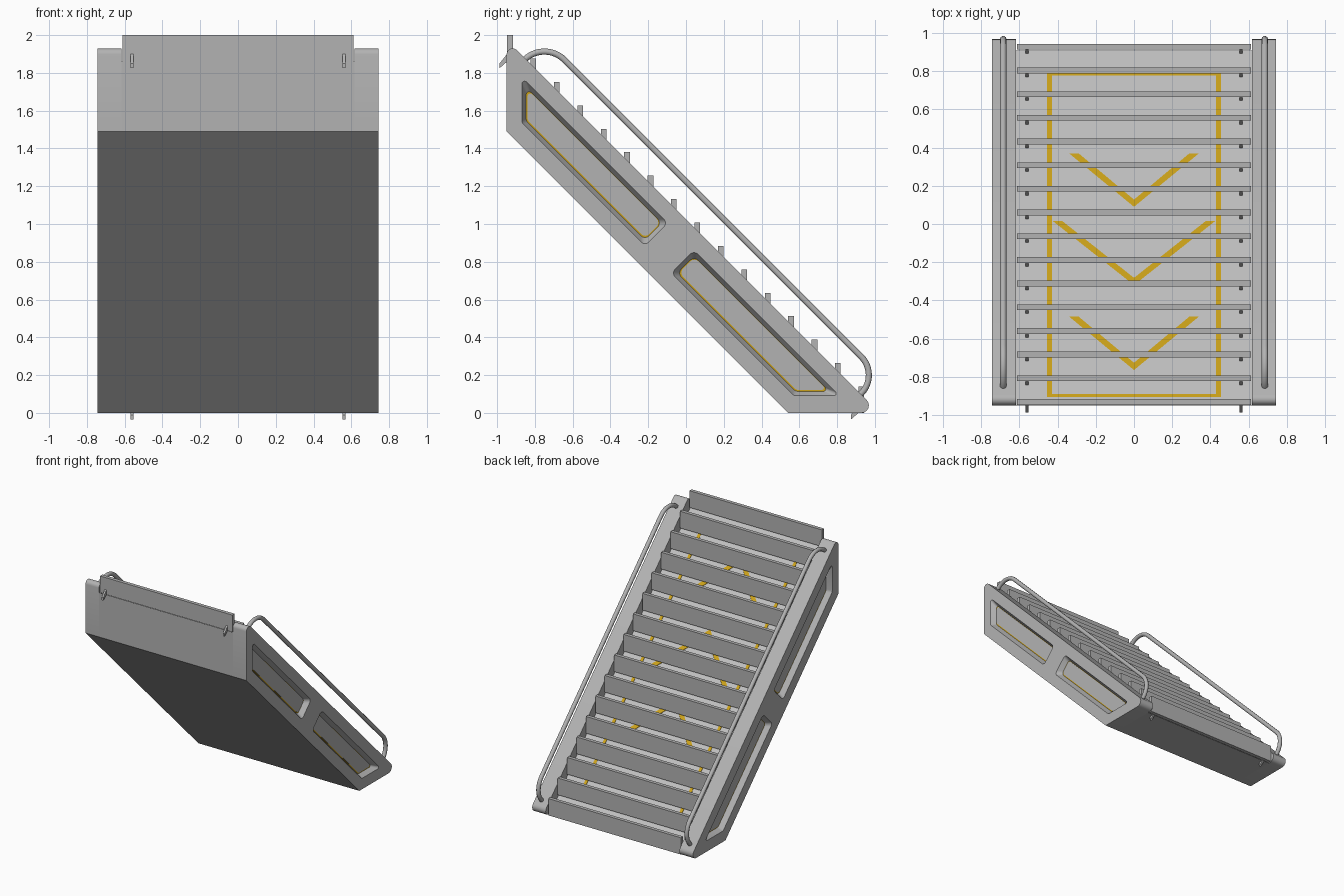
import bpy, bmesh, math
from mathutils import Vector

cube = bpy.data.objects.get("Cube")
if cube:
    bpy.data.objects.remove(cube, do_unlink=True)


def material(name, rgb):
    m = bpy.data.materials.new(name)
    m.use_nodes = True
    m.diffuse_color = (*rgb, 1)
    bsdf = m.node_tree.nodes["Principled BSDF"]
    bsdf.inputs["Base Color"].default_value = (*rgb, 1)
    bsdf.inputs["Roughness"].default_value = 0.6
    return m


GREY = material("body grey", (0.45, 0.45, 0.45))
LIGHT = material("floor grey", (0.53, 0.53, 0.53))
YELLOW = material("marking yellow", (0.6, 0.36, 0.01))

FLOOR = 0.91      # the floor plane is y + z = FLOOR
PITCH = 0.124
STEPS = 16


def finish(name, bm, mat):
    bmesh.ops.recalc_face_normals(bm, faces=bm.faces)
    me = bpy.data.meshes.new(name)
    bm.to_mesh(me)
    bm.free()
    me.materials.append(mat)
    ob = bpy.data.objects.new(name, me)
    bpy.context.collection.objects.link(ob)
    return ob


def loft(name, loop_a, loop_b, mat):
    """Closed solid between two point loops of equal length."""
    bm = bmesh.new()
    a = [bm.verts.new(p) for p in loop_a]
    b = [bm.verts.new(p) for p in loop_b]
    bm.faces.new(a)
    bm.faces.new(b)
    for i in range(len(a)):
        j = (i + 1) % len(a)
        bm.faces.new((a[i], a[j], b[j], b[i]))
    return finish(name, bm, mat)


def side_prism(name, pts, x0, x1, mat):
    return loft(name, [(x0, *p) for p in pts], [(x1, *p) for p in pts], mat)


def rounded(corners, radii, inset=0, n=6):
    """Counter-clockwise convex outline, moved inward, with round corners."""
    out = []
    count = len(corners)
    for i, r in enumerate(radii):
        p0, p, p1 = (Vector(corners[k % count]) for k in (i - 1, i, i + 1))
        d0, d1 = (p - p0).normalized(), (p1 - p).normalized()
        n0, n1 = Vector((d0.y, -d0.x)), Vector((d1.y, -d1.x))
        c = p - (n0 + n1) * ((r + inset) / (1 + n0.dot(n1)))
        if r == 0:
            out.append(tuple(c))
            continue
        start, turn = math.atan2(n0.y, n0.x), n0.angle(n1)
        for k in range(n + 1):
            t = start + turn * k / n
            out.append((c.x + r * math.cos(t), c.y + r * math.sin(t)))
    return out


def mirror(ob):
    ob.modifiers.new("mirror", "MIRROR").use_clip = False


def activate(ob):
    bpy.ops.object.select_all(action="DESELECT")
    ob.select_set(True)
    bpy.context.view_layer.objects.active = ob


# Stringers with chamfered side recesses
outline = [(-0.95, 1.49), (0.54, 0), (1.025, 0), (-0.95, 1.975)]
stringer = side_prism("stringer", rounded(outline, (0, 0, 0.04, 0.032)), 0.618, 0.743, GREY)
windows = {
    "upper": ([(-0.87, 1.535), (-0.217, 0.882), (-0.095, 1.005), (-0.87, 1.78)],
              (0.03, 0.03, 0.03, 0.015)),
    "lower": ([(-0.08, 0.74), (0.57, 0.09), (0.815, 0.09), (0.0425, 0.8625)],
              (0.03, 0.03, 0.012, 0.03)),
}
for name, (corners, radii) in windows.items():
    wide = rounded(corners, radii)
    narrow = rounded(corners, radii, 0.024)
    cutter = loft("recess_cutter", [(0.745, *p) for p in wide],
                  [(0.70, *p) for p in narrow], GREY)
    mod = stringer.modifiers.new("recess", "BOOLEAN")
    mod.operation, mod.solver, mod.object = "DIFFERENCE", "EXACT", cutter
    activate(stringer)
    bpy.ops.object.modifier_apply(modifier=mod.name)
    bpy.data.objects.remove(cutter, do_unlink=True)
    # Yellow lining, mostly covered by a grey panel
    mirror(side_prism(name + "_recess_lining", narrow, 0.699, 0.702, YELLOW))
    panel = [(y + 0.002, z + 0.002) for y, z in rounded(corners, radii, 0.029)]
    mirror(side_prism(name + "_recess_panel", panel, 0.699, 0.704, GREY))
activate(stringer)
bpy.ops.object.shade_smooth_by_angle(angle=math.radians(30))
mirror(stringer)

# Sloped body between the stringers
body = side_prism("sloped_body", [(-0.95, 1.49), (0.54, 0), (FLOOR, 0), (-0.95, FLOOR + 0.95)],
                  -0.62, 0.62, GREY)
body.data.materials.append(LIGHT)
for f in body.data.polygons:
    if f.normal.z > 0.5:
        f.material_index = 1

# Upright step plates, each held by a pair of slanted brackets
for i in range(STEPS):
    y, top = 0.928 - PITCH * i, 0.14 + PITCH * i
    step = [(y - 0.015, top - 0.14), (y + 0.015, top - 0.14), (y + 0.015, top), (y - 0.015, top)]
    side_prism(f"step_{i + 1}", step, -0.612, 0.612, GREY)
    front = y - 0.015
    arm = [(front, top - 0.14), (front, top - 0.1), (front - 0.04, top - 0.15),
           (front - 0.04, top - 0.175)]
    mirror(side_prism(f"step_bracket_{i + 1}", arm, 0.552, 0.568, GREY))


# Painted floor markings
def marking(name, pts):
    low = [(x, y, FLOOR - y - 0.002) for x, y in pts]
    return loft(name, low, [(x, y, z + 0.006) for x, y, z in low], YELLOW)


mirror(marking("border_side", [(0.43, -0.905), (0.455, -0.905), (0.455, 0.79), (0.43, 0.79)]))
for name, y0, y1 in (("border_top", -0.905, -0.89), ("border_bottom", 0.778, 0.79)):
    marking(name, [(-0.43, y0), (0.43, y0), (0.43, y1), (-0.43, y1)])
for i, (tip, half, rise) in enumerate(((0.09, 0.34, 0.28), (-0.32, 0.425, 0.335),
                                       (-0.765, 0.34, 0.28))):
    mirror(marking(f"chevron_{i + 1}", [(0, tip), (half, tip + rise),
                                        (half - 0.05, tip + rise), (0, tip + 0.038)]))


# Handrails: two arcs joined by a straight run
def arc(cy, cz, r, a0, a1, n=14):
    angles = [math.radians(a0 + (a1 - a0) * k / n) for k in range(n + 1)]
    return [(0.685, cy + r * math.cos(a), cz + r * math.sin(a)) for a in angles]


path = arc(-0.75, 1.763, 0.15, 142, 45) + arc(0.83, 0.2, 0.138, 45, -56)
curve = bpy.data.curves.new("handrail", "CURVE")
curve.dimensions = "3D"
curve.bevel_depth = 0.017
curve.bevel_resolution = 3
curve.use_fill_caps = True
spline = curve.splines.new("POLY")
spline.points.add(len(path) - 1)
for point, co in zip(spline.points, path):
    point.co = (*co, 1)
curve.materials.append(GREY)
rail = bpy.data.objects.new("handrail", curve)
bpy.context.collection.objects.link(rail)
activate(rail)
bpy.ops.object.convert(target="MESH")
rail = bpy.context.object
bpy.ops.object.shade_smooth_by_angle(angle=math.radians(40))
mirror(rail)
